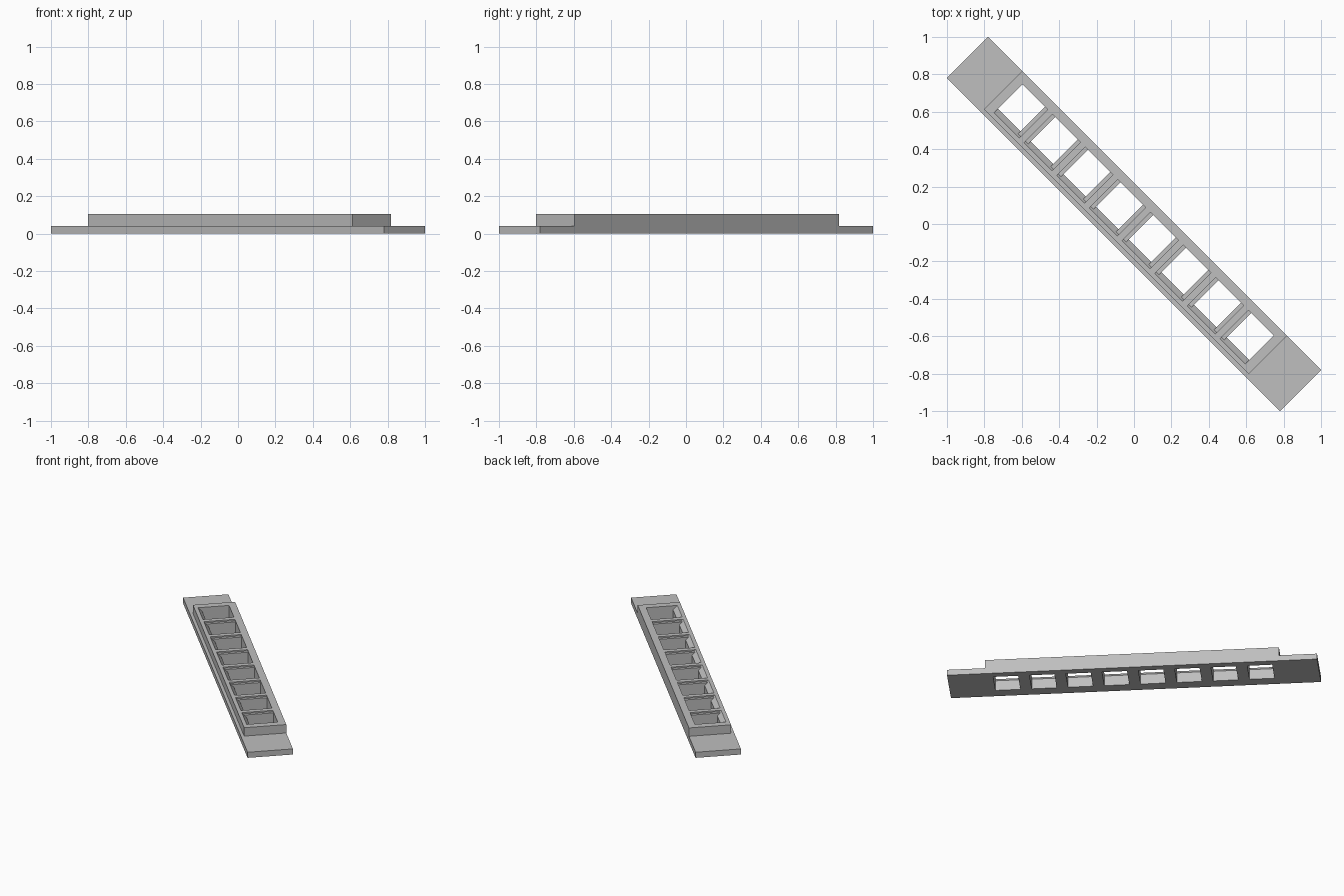
import bpy, bmesh
from math import radians
from mathutils import Matrix

old = bpy.data.objects.get("Cube")
if old:
    bpy.data.objects.remove(old, do_unlink=True)

grey = bpy.data.materials.new("plain_grey")
grey.use_nodes = True
COLOUR = (0.52, 0.52, 0.52, 1)
grey.diffuse_color = COLOUR
grey.node_tree.nodes["Principled BSDF"].inputs["Base Color"].default_value = COLOUR

TURN = Matrix.Rotation(radians(-45), 4, 'Z')   # the strip lies diagonally
HALF_W, HALF_L, RAISED = 0.156, 1.259, 1.0
BASE, TOP, BLOCK = 0.042, 0.105, 0.095
OPEN_FRONT, OPEN_BACK = -0.078, 0.106
PITCH, OPENING, COUNT = 0.247, 0.17, 8


def extrude(name, section, start, end):
    """Sweep a (width, height) section along the strip."""
    bm = bmesh.new()
    face = bm.faces.new([bm.verts.new((start, y, z)) for y, z in section])
    swept = bmesh.ops.extrude_face_region(bm, geom=[face])
    moved = [v for v in swept["geom"] if isinstance(v, bmesh.types.BMVert)]
    bmesh.ops.translate(bm, vec=(end - start, 0, 0), verts=moved)
    bmesh.ops.recalc_face_normals(bm, faces=bm.faces)
    bm.transform(TURN)
    mesh = bpy.data.meshes.new(name)
    bm.to_mesh(mesh)
    bm.free()
    mesh.materials.append(grey)
    obj = bpy.data.objects.new(name, mesh)
    bpy.context.collection.objects.link(obj)
    return obj


def bar(name, start, end, front, back, low, high):
    section = [(front, low), (back, low), (back, high), (front, high)]
    return extrude(name, section, start, end)


# Flat end plates
bar("left_end_plate", RAISED, HALF_L, -HALF_W, HALF_W, 0, BASE)
bar("right_end_plate", -HALF_L, -RAISED, -HALF_W, HALF_W, 0, BASE)

# Back rail, and front rail with outer ledge and sloped inner face
bar("back_rail", -RAISED, RAISED, OPEN_BACK, HALF_W, 0, TOP)
front_section = [(-HALF_W, 0), (OPEN_FRONT, 0), (OPEN_FRONT, 0.075), (-0.108, TOP),
                 (-0.134, TOP), (-0.134, BASE), (-HALF_W, BASE)]
extrude("front_rail", front_section, -RAISED, RAISED)

# Cross blocks between the openings, each with a thin raised rib
for i in range(COUNT + 1):
    middle = (i - COUNT / 2) * PITCH
    half = (PITCH - OPENING) / 2
    start, end = max(middle - half, -RAISED), min(middle + half, RAISED)
    if i in (0, COUNT):
        bar("end_rib", start, end, -0.134, OPEN_BACK, 0, TOP)
    else:
        bar("cross_block", start, end, -0.11, OPEN_BACK, 0, BLOCK)
        bar("cross_rib", middle - 0.018, middle + 0.018, -0.11, OPEN_BACK, BLOCK, TOP)
